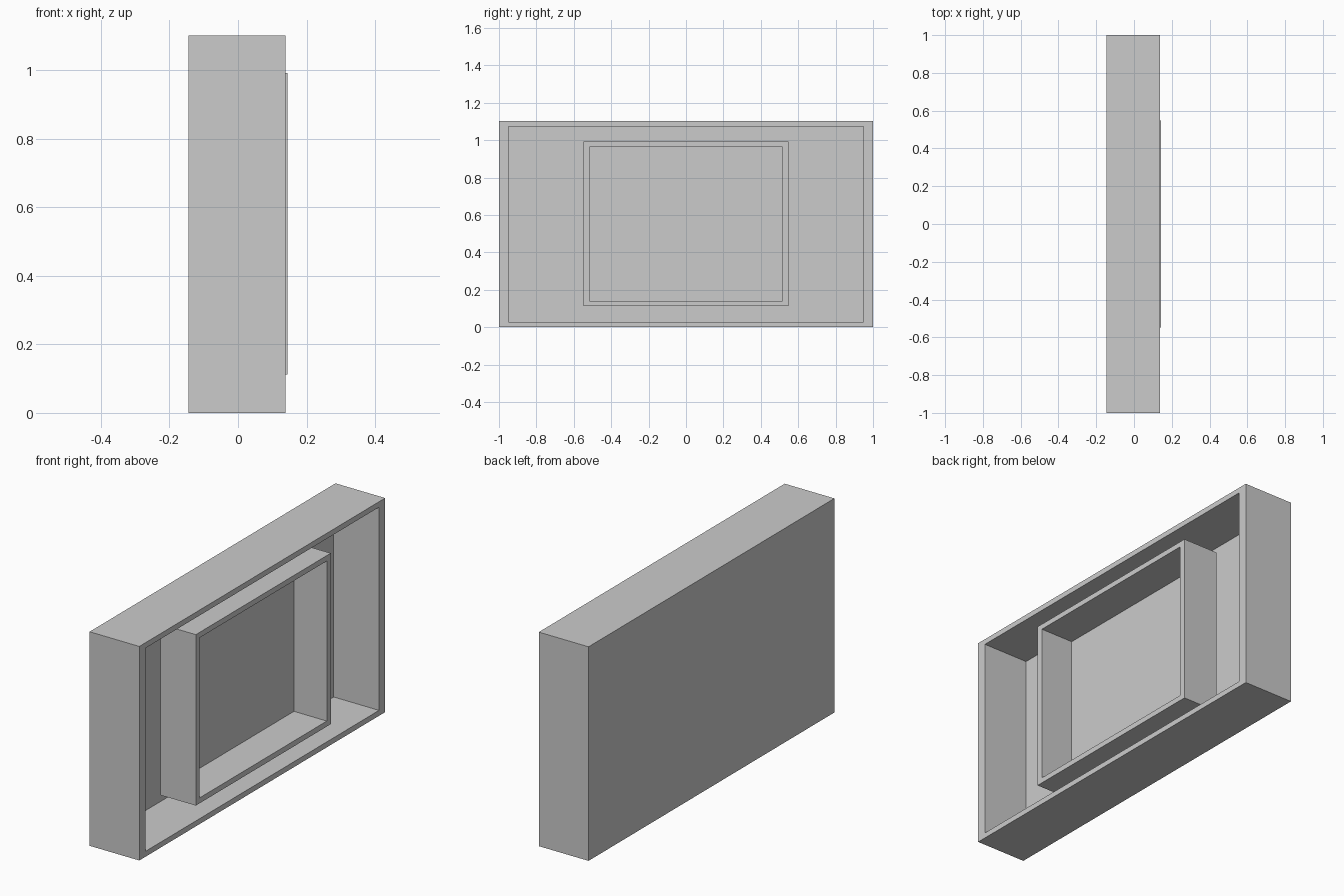
import bpy, bmesh

if "Cube" in bpy.data.objects:
    bpy.data.objects.remove(bpy.data.objects["Cube"])


def tray(name, x_back, x_floor, x_front, half_w, z0, z1, wall_y, wall_z):
    """Open box facing +x: a solid back with a rectangular recess."""
    def ring(bm, x, dy, dz):
        w = half_w - dy
        return [bm.verts.new((x, y, z)) for y, z in
                ((-w, z0 + dz), (w, z0 + dz), (w, z1 - dz), (-w, z1 - dz))]

    bm = bmesh.new()
    rings = [ring(bm, x_back, 0, 0), ring(bm, x_front, 0, 0),
             ring(bm, x_front, wall_y, wall_z), ring(bm, x_floor, wall_y, wall_z)]
    for a, b in zip(rings, rings[1:]):
        for i in range(4):
            j = (i + 1) % 4
            bm.faces.new((a[i], a[j], b[j], b[i]))
    bm.faces.new(rings[0])
    bm.faces.new(rings[-1])
    bmesh.ops.recalc_face_normals(bm, faces=bm.faces)
    mesh = bpy.data.meshes.new(name)
    bm.to_mesh(mesh)
    bm.free()
    obj = bpy.data.objects.new(name, mesh)
    bpy.context.collection.objects.link(obj)
    return obj


# large shallow casing
tray("outer_frame", -0.145, -0.12, 0.138, 1.0, 0.0, 1.102, 0.05, 0.028)
# smaller tray suspended inside, slightly proud of the casing
tray("inner_frame", -0.058, -0.043, 0.144, 0.549, 0.112, 0.992, 0.032, 0.028)
